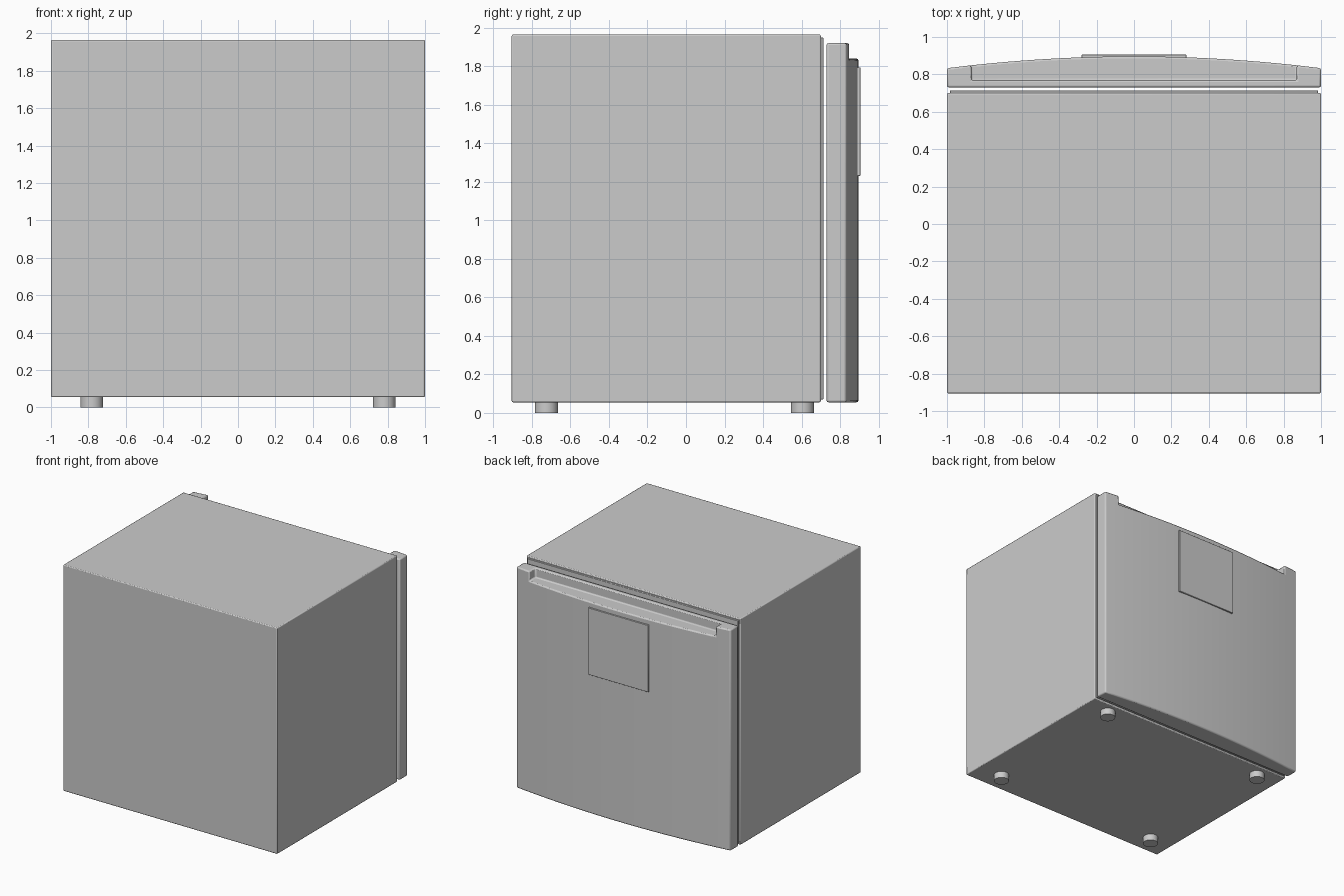
import bpy, bmesh, math

if "Cube" in bpy.data.objects:
    bpy.data.objects.remove(bpy.data.objects["Cube"])


def finish(obj, bevel=0.0, segments=2):
    """Optional rounded edges, then smooth shading with sharp corners kept."""
    bpy.ops.object.select_all(action='DESELECT')
    obj.select_set(True)
    bpy.context.view_layer.objects.active = obj
    if bevel:
        mod = obj.modifiers.new("edge_round", 'BEVEL')
        mod.width = bevel
        mod.segments = segments
        mod.limit_method = 'ANGLE'
        mod.angle_limit = math.radians(35)
    bpy.ops.object.shade_smooth_by_angle(angle=math.radians(30))
    return obj


def prism(name, outline, z0, z1):
    """Extrude a counter-clockwise xy outline from z0 to z1."""
    bm = bmesh.new()
    base = bm.faces.new([bm.verts.new((x, y, z0)) for x, y in outline])
    top = bmesh.ops.extrude_face_region(bm, geom=[base])
    verts = [g for g in top["geom"] if isinstance(g, bmesh.types.BMVert)]
    bmesh.ops.translate(bm, verts=verts, vec=(0, 0, z1 - z0))
    bmesh.ops.recalc_face_normals(bm, faces=bm.faces)
    mesh = bpy.data.meshes.new(name)
    bm.to_mesh(mesh)
    bm.free()
    obj = bpy.data.objects.new(name, mesh)
    bpy.context.collection.objects.link(obj)
    return obj


def box(name, half_x, y0, y1, z0, z1):
    return prism(name, [(-half_x, y0), (half_x, y0), (half_x, y1), (-half_x, y1)], z0, z1)


# Cabinet body and the thin inset frame behind the door
finish(box("cabinet", 1.0, -0.905, 0.70, 0.055, 1.965), 0.007)
finish(box("door_seal_frame", 0.985, 0.69, 0.714, 0.07, 1.95), 0.003, 1)

# Bowed door: flat back, shallow arc on the outer face
side_y, crown = 0.833, 0.063
radius = (1 + crown ** 2) / (2 * crown)
n = 24
arc = []
for i in range(n + 1):
    x = 1 - 2 * i / n
    arc.append((x, side_y + crown - radius + math.sqrt(radius ** 2 - x ** 2)))
door = prism("door", [(-1, 0.73), (1, 0.73)] + arc, 0.055, 1.92)

# Finger recess cut into the top edge of the door
cutter = box("recess_cutter", 0.87, 0.768, 1.1, 1.84, 2.1)
cut = door.modifiers.new("recess", 'BOOLEAN')
cut.operation = 'DIFFERENCE'
cut.solver = 'EXACT'
cut.object = cutter
bpy.context.view_layer.objects.active = door
bpy.ops.object.modifier_apply(modifier=cut.name)
bpy.data.objects.remove(cutter)
finish(door, 0.01)

# Square plate on the door
finish(box("door_plate", 0.28, 0.87, 0.905, 1.23, 1.795), 0.002, 1)

# Four round feet
for side, sx in (("left", -1), ("right", 1)):
    for end, y in (("front", -0.725), ("back", 0.605)):
        bpy.ops.mesh.primitive_cylinder_add(vertices=24, radius=0.06, depth=0.06,
                                            location=(sx * 0.782, y, 0.03))
        foot = bpy.context.object
        foot.name = f"foot_{end}_{side}"
        finish(foot)
